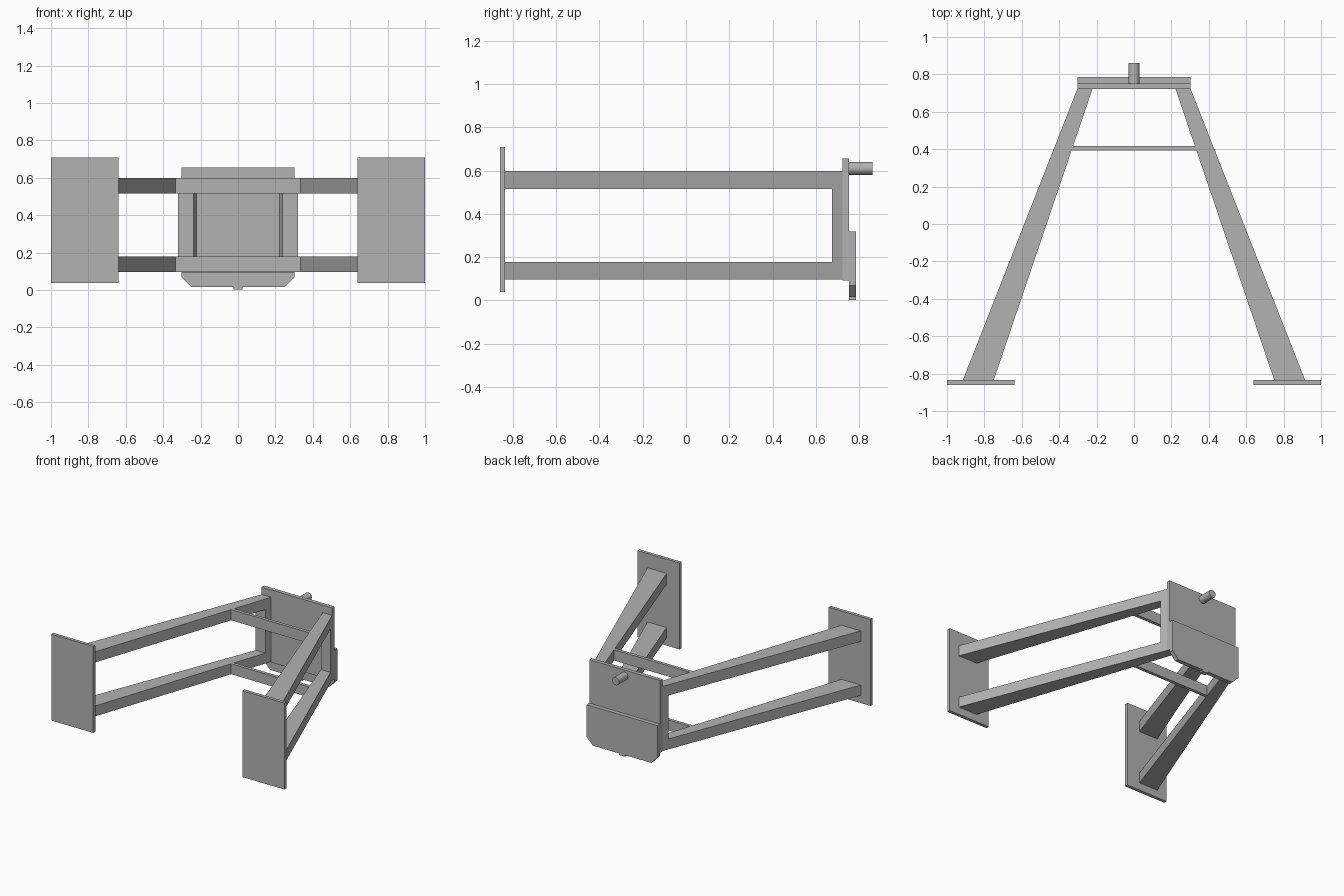
import bpy
import bmesh
from mathutils import Vector

cube = bpy.data.objects.get("Cube")
if cube:
    bpy.data.objects.remove(cube, do_unlink=True)

grey = bpy.data.materials.new("plain grey")
grey.use_nodes = True
grey.diffuse_color = (0.45, 0.45, 0.45, 1)
grey.node_tree.nodes["Principled BSDF"].inputs["Base Color"].default_value = grey.diffuse_color


def prism(name, outline, axis, low, high):
    """Extrude a flat outline along z (outline in x, y) or along y (outline in x, z)."""
    bm = bmesh.new()
    place = (lambda a, b: (a, b, low)) if axis == "z" else (lambda a, b: (a, low, b))
    face = bm.faces.new([bm.verts.new(place(a, b)) for a, b in outline])
    grown = bmesh.ops.extrude_face_region(bm, geom=[face])["geom"]
    shift = Vector((0, 0, high - low)) if axis == "z" else Vector((0, high - low, 0))
    bmesh.ops.translate(bm, vec=shift, verts=[v for v in grown if isinstance(v, bmesh.types.BMVert)])
    bmesh.ops.recalc_face_normals(bm, faces=bm.faces)
    mesh = bpy.data.meshes.new(name)
    bm.to_mesh(mesh)
    bm.free()
    mesh.materials.append(grey)
    obj = bpy.data.objects.new(name, mesh)
    bpy.context.collection.objects.link(obj)
    return obj


def rect(x0, x1, b0, b1):
    return [(x0, b0), (x1, b0), (x1, b1), (x0, b1)]


# Splayed arms taper towards the mounting plate
FOOT_Y, POST_Y, PLATE_Y = -0.835, 0.675, 0.722
RAILS = {"lower": (0.097, 0.178), "upper": (0.515, 0.598)}


def inner(y):
    return 0.75 - 0.339 * (y - FOOT_Y)


def outer(y):
    return 0.915 - 0.393 * (y - FOOT_Y)


def arm_outline(side, y0, y1):
    return [(side * inner(y0), y0), (side * outer(y0), y0),
            (side * outer(y1), y1), (side * inner(y1), y1)]


for label, side in (("left", 1), ("right", -1)):
    for level, (low, high) in RAILS.items():
        prism(f"{label}_{level}_arm", arm_outline(side, FOOT_Y, PLATE_Y), "z", low, high)
    # Upright joining the two arms
    prism(f"{label}_post", arm_outline(side, POST_Y, PLATE_Y), "z",
          RAILS["lower"][1], RAILS["upper"][0])
    # Foot plate
    prism(f"{label}_foot_plate", rect(side * 0.64, side * 1.0, 0.038, 0.708), "y", -0.86, FOOT_Y)

# Cross braces between the arms
for level, (low, high) in RAILS.items():
    y0, y1 = 0.392, 0.417
    brace = [(-inner(y0), y0), (inner(y0), y0), (inner(y1), y1), (-inner(y1), y1)]
    prism(f"{level}_cross_brace", brace, "z", low, high)

# Mounting plate and the chamfered lower plate behind it
W = 0.303
prism("mounting_plate", rect(-W, W, 0.093, 0.655), "y", PLATE_Y, 0.752)
lower = [(-W, 0.318), (-W, 0.07), (-0.25, 0.015), (0.25, 0.015), (W, 0.07), (W, 0.318)]
prism("lower_plate", lower, "y", 0.752, 0.785)
prism("bottom_tab", rect(-0.025, 0.025, 0.003, 0.015), "y", 0.752, 0.785)

# Round pin on the back
bpy.ops.mesh.primitive_cylinder_add(vertices=32, radius=0.03, depth=0.11,
                                    location=(0, 0.807, 0.61), rotation=(1.5708, 0, 0))
pin = bpy.context.object
pin.name = "back_pin"
pin.data.materials.append(grey)
bpy.ops.object.shade_smooth_by_angle()
